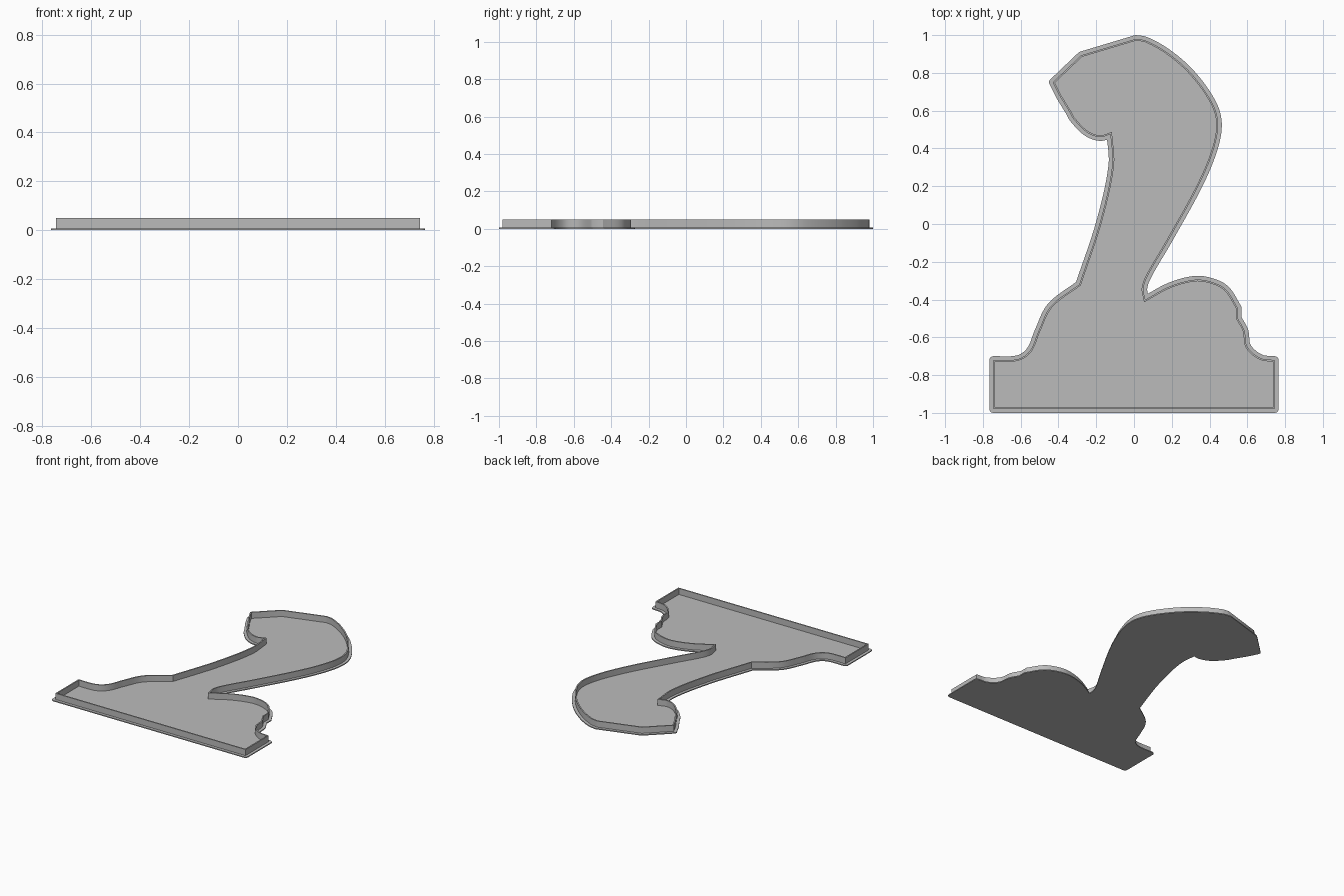
import bpy
import bmesh
import math
from mathutils import Vector
from mathutils.geometry import intersect_point_line

if "Cube" in bpy.data.objects:
    bpy.data.objects.remove(bpy.data.objects["Cube"], do_unlink=True)

RIM, THICK, PLATE, HEIGHT, STEPS = 0.02, 0.009, 0.007, 0.05, 6

# Outline of the wall, counterclockwise; a third item marks a sharp corner
C = True
OUTLINE = [
    (-.745, -.98, C), (.745, -.98, C), (.745, -.72, C), (.67, -.71), (.60, -.65),
    (.585, -.565), (.55, -.50, C), (.55, -.445, C), (.485, -.345), (.405, -.305),
    (.32, -.295), (.19, -.33), (.06, -.40, C), (.05, -.34), (.075, -.27),
    (.18, -.09), (.34, .20), (.42, .39), (.445, .53), (.415, .64),
    (.305, .795), (.18, .905), (.065, .97), (.01, .98, C), (-.28, .893, C),
    (-.43, .75, C), (-.395, .68, C), (-.34, .59, C), (-.32, .555), (-.25, .485),
    (-.18, .46), (-.125, .475, C), (-.115, .31), (-.18, .01), (-.29, -.32, C),
    (-.44, -.435), (-.505, -.565), (-.55, -.67), (-.615, -.715), (-.745, -.72, C),
]


def smooth_path(items):
    """Hermite curve through the points, broken at the corners."""
    pts = [Vector(p[:2]) for p in items]
    n, path = len(pts), []
    for i in range(n):
        j = (i + 1) % n
        a, b = pts[i], pts[j]
        chord = b - a
        ta = tb = chord
        if len(items[i]) == 2:
            ta = (b - pts[i - 1]).normalized() * chord.length
        if len(items[j]) == 2:
            tb = (pts[(j + 1) % n] - a).normalized() * chord.length
        straight = len(items[i]) == 3 and len(items[j]) == 3
        steps = 1 if straight else STEPS
        for k in range(steps):
            t = k / steps
            u = 1 - t
            path.append(a * (u * u * (1 + 2 * t)) + b * (t * t * (3 - 2 * t))
                        + ta * (t * u * u) - tb * (t * t * u))
    return path


def offset(path, d, rounded=False):
    """Move the outline outwards by d, optionally rounding outer corners."""
    out, n = [], len(path)
    for i, p in enumerate(path):
        e = (p - path[i - 1]).normalized()
        f = (path[(i + 1) % n] - p).normalized()
        n1, n2 = Vector((e.y, -e.x)), Vector((f.y, -f.x))
        turn = math.atan2(e.x * f.y - e.y * f.x, e.dot(f))
        if rounded and turn > 0.3:
            start = math.atan2(n1.y, n1.x)
            for k in range(6):
                a = start + turn * k / 5
                out.append(p + Vector((math.cos(a), math.sin(a))) * d)
        else:
            out.append(p + (n1 + n2) * (d / (1 + n1.dot(n2))))
    return out


def clearance(p, path):
    """Shortest distance from p to the closed path."""
    best = 9.0
    for i, b in enumerate(path):
        a = path[i - 1]
        q, t = intersect_point_line(p, a, b)
        q = Vector(q[:2]) if 0 <= t <= 1 else (a if t < 0 else b)
        best = min(best, (p - q).length)
    return best


def finish(name, bm, mat):
    bmesh.ops.recalc_face_normals(bm, faces=bm.faces)
    mesh = bpy.data.meshes.new(name)
    bm.to_mesh(mesh)
    bm.free()
    mesh.materials.append(mat)
    obj = bpy.data.objects.new(name, mesh)
    bpy.context.collection.objects.link(obj)
    bpy.ops.object.select_all(action='DESELECT')
    obj.select_set(True)
    bpy.context.view_layer.objects.active = obj
    bpy.ops.object.shade_smooth_by_angle(angle=math.radians(30))
    return obj


grey = bpy.data.materials.new("plain_grey")
grey.use_nodes = True
color = (0.5, 0.5, 0.5, 1)
grey.diffuse_color = color
grey.node_tree.nodes["Principled BSDF"].inputs["Base Color"].default_value = color

wall_path = smooth_path(OUTLINE)

# Base plate with a narrow lip around the wall
lip_path = [p for p in offset(wall_path, RIM, True)
            if clearance(p, wall_path) > RIM * 0.98]
bm = bmesh.new()
face = bm.faces.new([bm.verts.new((p.x, p.y, 0)) for p in lip_path])
top = bmesh.ops.extrude_face_region(bm, geom=[face], use_keep_orig=True)
bmesh.ops.translate(bm, vec=(0, 0, PLATE),
                    verts=[v for v in top["geom"] if isinstance(v, bmesh.types.BMVert)])
finish("base_plate", bm, grey)

# Thin upright wall following the outline
bm = bmesh.new()
inner_path = offset(wall_path, -THICK)
loops = [[bm.verts.new((p.x, p.y, z)) for p in path]
         for path, z in ((wall_path, PLATE), (wall_path, HEIGHT),
                         (inner_path, HEIGHT), (inner_path, PLATE))]
for lower, upper in zip(loops, loops[1:]):
    for i in range(len(lower)):
        bm.faces.new((lower[i - 1], lower[i], upper[i], upper[i - 1]))
finish("outer_wall", bm, grey)
